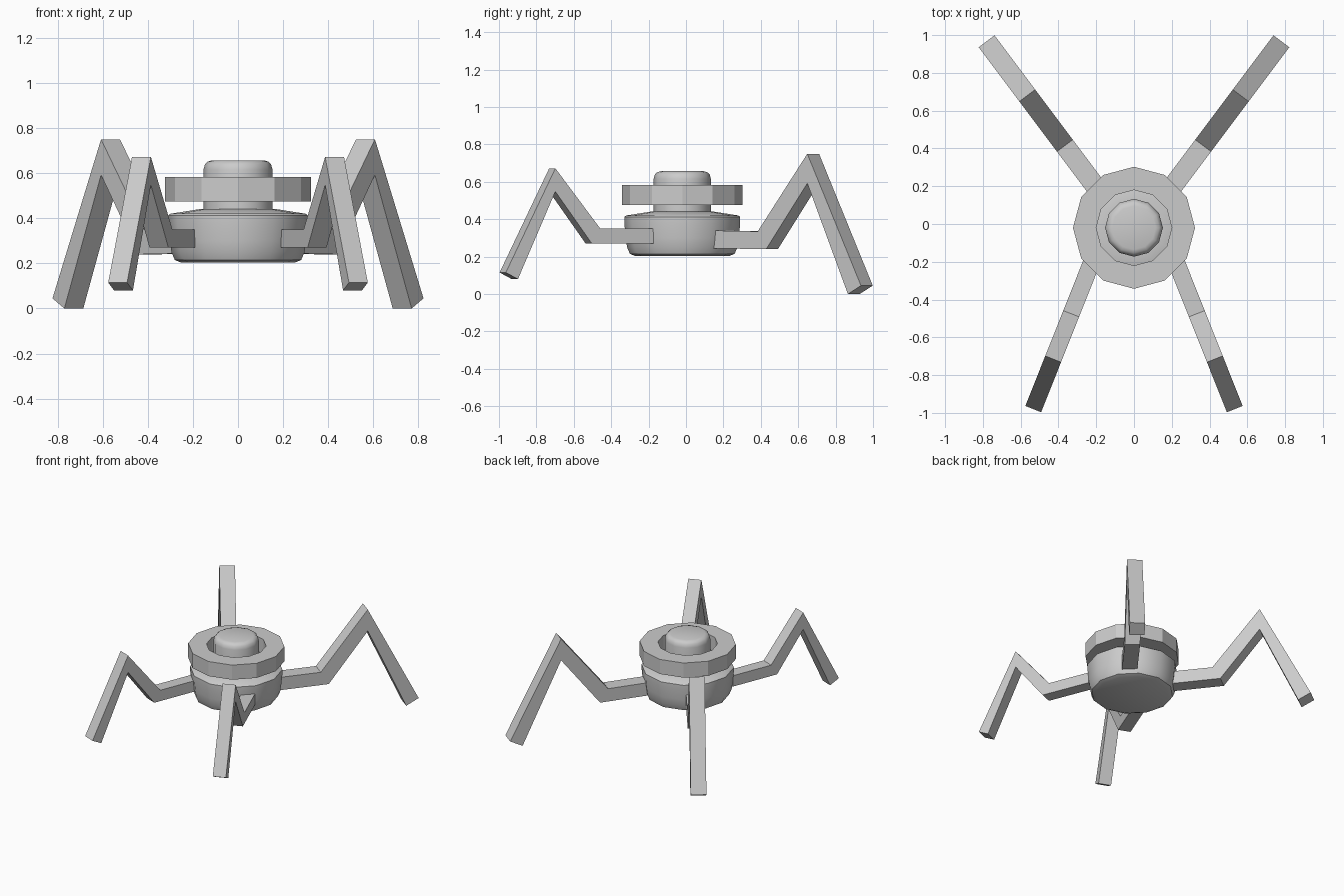
import bpy, bmesh, math
from mathutils import Vector

cube = bpy.data.objects.get("Cube")
if cube:
    bpy.data.objects.remove(cube, do_unlink=True)

grey = bpy.data.materials.new("plain_grey")
grey.use_nodes = True
grey.diffuse_color = (0.6, 0.6, 0.6, 1)
grey.node_tree.nodes["Principled BSDF"].inputs["Base Color"].default_value = (0.6, 0.6, 0.6, 1)

CENTRE_Y = -0.02
SIDES = 12


def finish(name, bm, smooth=False):
    bmesh.ops.recalc_face_normals(bm, faces=bm.faces)
    mesh = bpy.data.meshes.new(name)
    bm.to_mesh(mesh)
    bm.free()
    mesh.materials.append(grey)
    obj = bpy.data.objects.new(name, mesh)
    bpy.context.collection.objects.link(obj)
    if smooth:
        bpy.ops.object.select_all(action='DESELECT')
        obj.select_set(True)
        bpy.context.view_layer.objects.active = obj
        bpy.ops.object.shade_smooth_by_angle(angle=math.radians(35))
    return obj


def lathe(name, profile, closed=False, smooth=True):
    """Turn a (radius, z) profile around the body axis."""
    bm = bmesh.new()
    rings = []
    for r, z in profile:
        rings.append([bm.verts.new((r * math.cos(a), CENTRE_Y + r * math.sin(a), z))
                      for a in (math.tau * i / SIDES for i in range(SIDES))])
    pairs = list(zip(rings, rings[1:]))
    if closed:
        pairs.append((rings[-1], rings[0]))
    else:
        bm.faces.new(rings[0])
        bm.faces.new(rings[-1])
    for low, high in pairs:
        for i in range(SIDES):
            j = (i + 1) % SIDES
            bm.faces.new((low[i], low[j], high[j], high[i]))
    return finish(name, bm, smooth)


def leg(name, peak, direction, width, profile, side):
    """Extrude a bent (y, z) side profile across the leg's own direction."""
    d = Vector(direction).normalized()
    across = Vector((-d.y, d.x)) * width / 2
    bm = bmesh.new()
    loops = []
    for s in (-1, 1):
        loop = []
        for y, z in profile:
            p = Vector(peak) + d * ((y - peak[1]) / d.y) + across * s
            loop.append(bm.verts.new((p.x * side, p.y, z)))
        loops.append(loop)
    a, b = loops
    n = len(a)
    # Each side is three quads, one per leg segment
    for loop in loops:
        for i in range(n // 2 - 1):
            bm.faces.new((loop[i], loop[i + 1], loop[n - 2 - i], loop[n - 1 - i]))
    for i in range(n):
        j = (i + 1) % n
        bm.faces.new((a[i], a[j], b[j], b[i]))
    return finish(name, bm)


# Rounded body with a shallow sloping lid
lathe("body", [(0.25, 0.203), (0.28, 0.215), (0.295, 0.25), (0.302, 0.30),
               (0.31, 0.38), (0.31, 0.412), (0.30, 0.42), (0.16, 0.442)])

# Central neck with a rounded cap
lathe("neck_cap", [(0.153, 0.43), (0.153, 0.615), (0.147, 0.638),
                   (0.134, 0.651), (0.115, 0.657)])

# Floating collar around the neck
lathe("collar_ring", [(0.20, 0.475), (0.323, 0.475), (0.323, 0.583), (0.20, 0.583)],
      closed=True, smooth=False)

# Profiles run out along the top, then back along the underside
back_profile = [(0.14, 0.34), (0.415, 0.335), (0.68, 0.75), (0.967, 0.045),
                (0.897, 0.0), (0.68, 0.592), (0.46, 0.24), (0.14, 0.245)]
front_profile = [(-0.19, 0.35), (-0.475, 0.35), (-0.715, 0.672), (-0.98, 0.115),
                 (-0.915, 0.08), (-0.715, 0.548), (-0.52, 0.27), (-0.19, 0.27)]

for label, side in (("left", 1), ("right", -1)):
    leg("back_leg_" + label, (0.565, 0.68), (0.6, 0.8), 0.105, back_profile, side)
    leg("front_leg_" + label, (0.428, -0.715), (0.37, -0.93), 0.09, front_profile, side)
